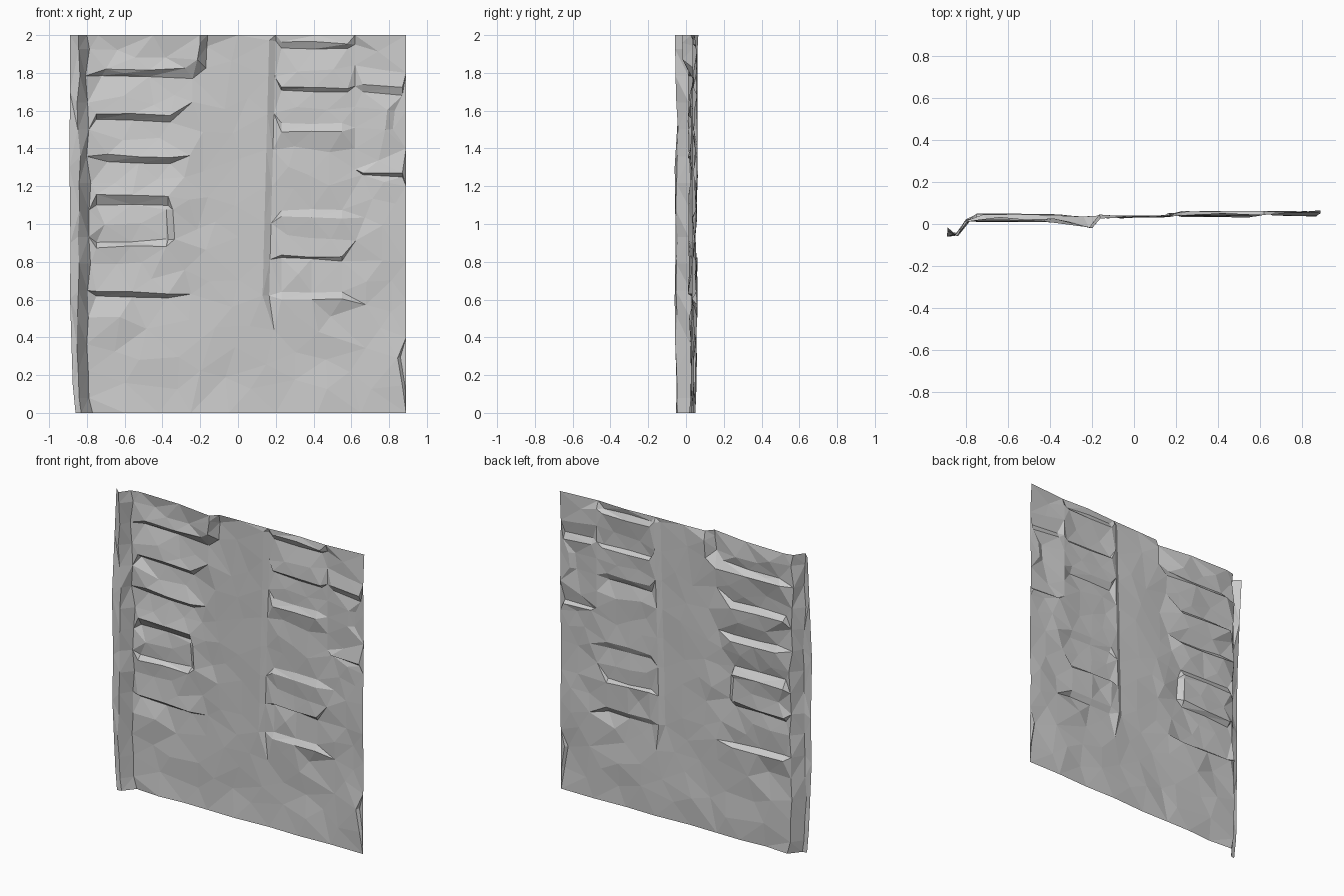
import bpy
import bmesh
import random
from mathutils import Vector
from mathutils.geometry import delaunay_2d_cdt

random.seed(7)
if "Cube" in bpy.data.objects:
    bpy.data.objects.remove(bpy.data.objects["Cube"], do_unlink=True)

RIGHT, TOP = 0.89, 2.0
points, depths, edges = [], [], []

# Mean depth of the sheet across its width
SECTION = [(-0.9, -0.045), (-0.84, -0.05), (-0.78, 0.025), (-0.35, 0.03),
           (0, 0.035), (0.2, 0.042), (0.6, 0.05), (0.9, 0.058)]


def base_depth(x):
    for (xa, ya), (xb, yb) in zip(SECTION, SECTION[1:]):
        if x <= xb:
            return ya + (yb - ya) * (x - xa) / (xb - xa)
    return SECTION[-1][1]


def roughness(x, z):
    if -0.15 < x < 0.2 and z > 0.7:
        return 0.003
    return 0.012 if x < -0.3 else 0.008


def rough_depth(x, z):
    r = roughness(x, z)
    return base_depth(x) + random.uniform(-r, r)


def add_point(x, z, y):
    points.append(Vector((x, z)))
    depths.append(y)
    return len(points) - 1


def add_line(path, closed=False):
    """Join (x, z, y) points by fixed creases."""
    ids = [add_point(*p) for p in path]
    edges.extend(zip(ids, ids[1:]))
    if closed:
        edges.append((ids[-1], ids[0]))


def ledge(x0, z0, x1, z1, dx, dz, front, back, wobble=0.006):
    """Pair of creases: a raised edge and the recessed edge beside it."""
    n = max(1, round((Vector((x1, z1)) - Vector((x0, z0))).length / 0.2))
    for ox, oz, y in ((0, 0, front), (dx, dz, back)):
        path = []
        for i in range(n + 1):
            t = i / n
            path.append((x0 + (x1 - x0) * t + ox,
                         z0 + (z1 - z0) * t + oz + random.uniform(-1, 1) * wobble,
                         y + random.uniform(-1, 1) * 0.003))
        add_line(path)


# Outer border of the sheet, counter-clockwise from the lower left
def top_depth(x):
    return -0.018 if -0.25 < x < -0.19 else 0.015 if -0.7 < x < -0.2 else rough_depth(x, TOP)


border = [(x, 0, rough_depth(x, 0)) for x in
          (-0.86, -0.83, -0.77, -0.6, -0.42, -0.25, -0.05, 0.2, 0.42, 0.65)]
border += [(RIGHT, i * 0.2, 0.055 + random.uniform(-1, 1) * 0.006) for i in range(10)]
border += [(x, TOP, top_depth(x)) for x in
           (RIGHT, 0.62, 0.42, 0.2, 0, -0.16, -0.2, -0.45, -0.74, -0.8, -0.845)]
border += [(-0.89, TOP, -0.015), (-0.89, 1.7, -0.035), (-0.892, 1.3, -0.06),
           (-0.887, 0.9, -0.055), (-0.889, 0.6, -0.06), (-0.875, 0.15, -0.05)]
add_line(border, closed=True)

# Projecting pilaster down one edge
for x, y, wander in ((-0.843, -0.05, 0.012), (-0.795, 0.02, 0.016)):
    add_line([(x + random.uniform(-1, 1) * wander, 0.08 + i * 0.142,
               y + random.uniform(-1, 1) * 0.008) for i in range(14)])

# Raised block with a turned corner at the top
add_line([(-0.7, 1.82, 0.012), (-0.47, 1.815, 0.01), (-0.28, 1.825, 0.005),
          (-0.215, 1.87, -0.018), (-0.2, 1.96, -0.02)])
add_line([(-0.72, 1.785, 0.045), (-0.47, 1.78, 0.045), (-0.24, 1.77, 0.035),
          (-0.17, 1.825, 0.04), (-0.165, 1.94, 0.045)])

# Window ledges on the pilaster side
for x0, z, x1, drop in ((-0.75, 1.585, -0.36, 0.035), (-0.69, 1.365, -0.36, 0.035),
                        (-0.75, 1.155, -0.37, 0.05), (-0.75, 0.645, -0.37, 0.022)):
    ledge(x0, z, x1, z - 0.01, 0, -drop, 0.012, 0.047)
ledge(-0.75, 0.875, -0.38, 0.885, 0, 0.03, 0.015, 0.04)
ledge(-0.335, 0.92, -0.345, 1.08, -0.035, 0, 0.015, 0.042)

# Vertical step beside the central strip
ledge(0.165, 1.97, 0.13, 0.62, 0.035, 0, 0.033, 0.05, 0.002)

# Window ledges on the flat side
for x0, z, x1, drop in ((0.23, 1.965, 0.58, 0.03), (0.23, 1.725, 0.58, 0.02),
                        (0.66, 1.735, 0.87, 0.04), (0.66, 1.275, 0.87, 0.018),
                        (0.23, 0.835, 0.55, 0.018)):
    ledge(x0, z, x1, z - 0.01, 0, -drop, 0.038, 0.06)
for z in (1.49, 1.035, 0.6):
    ledge(0.23, z, 0.55, z, 0, 0.04, 0.034, 0.054)
add_line([(0.62, 1.95 - i * 0.11, 0.062) for i in range(7)])
ledge(0.79, 1.6, 0.78, 1.5, 0.04, 0, 0.04, 0.06)
ledge(0.845, 0.29, 0.87, 0.14, 0.015, 0, 0.04, 0.055)

# Crumpled filling between the creases
spaced = list(points)
for _ in range(5000):
    p = Vector((random.uniform(-0.74, 0.84), random.uniform(0.05, 1.95)))
    gap = 0.13 if -0.15 < p.x < 0.2 or p.y < 0.5 else 0.1
    if min((p - q).length for q in spaced) > gap:
        spaced.append(p)
        add_point(p.x, p.y, rough_depth(p.x, p.y))

verts, _, faces, origin, _, _ = delaunay_2d_cdt(points, edges, [], 1, 1e-5)

mesh = bpy.data.meshes.new("relief_sheet")
bm = bmesh.new()
made = [bm.verts.new((v.x, depths[o[0]] if o else base_depth(v.x), v.y))
        for v, o in zip(verts, origin)]
for f in faces:
    bm.faces.new([made[i] for i in f])
bm.to_mesh(mesh)
bm.free()

grey = bpy.data.materials.new("plain_grey")
grey.use_nodes = True
colour = (0.6, 0.6, 0.6, 1)
grey.diffuse_color = colour
grey.node_tree.nodes["Principled BSDF"].inputs["Base Color"].default_value = colour
mesh.materials.append(grey)

sheet = bpy.data.objects.new("relief_sheet", mesh)
bpy.context.collection.objects.link(sheet)
